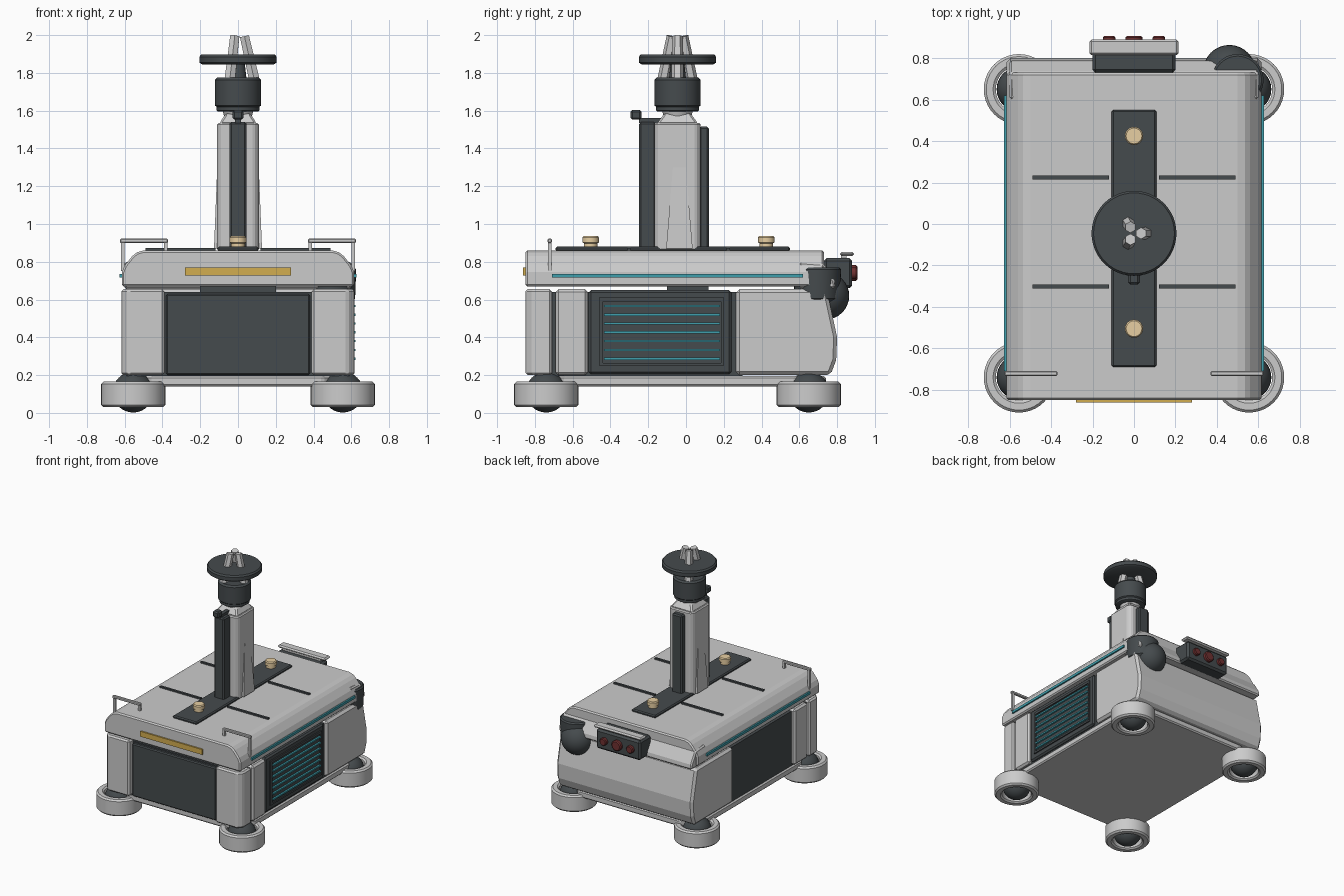
import bpy, bmesh, math
from mathutils import Vector, Matrix

if "Cube" in bpy.data.objects:
    bpy.data.objects.remove(bpy.data.objects["Cube"])

def mat(name, r, g, b):
    m = bpy.data.materials.new(name)
    m.diffuse_color = (r, g, b, 1)
    m.use_nodes = True
    m.node_tree.nodes["Principled BSDF"].inputs["Base Color"].default_value = m.diffuse_color
    return m

DARK = mat("dark", 0.06, 0.07, 0.075)
TEAL = mat("teal", 0.05, 0.35, 0.42)
YELLOW = mat("yellow", 0.65, 0.42, 0.08)
CREAM = mat("cream", 0.8, 0.62, 0.36)
RED = mat("red", 0.16, 0.03, 0.03)

def finish(name, bm, m=None, bevel=0, seg=1, smooth=False):
    bmesh.ops.recalc_face_normals(bm, faces=bm.faces)
    me = bpy.data.meshes.new(name)
    bm.to_mesh(me)
    bm.free()
    ob = bpy.data.objects.new(name, me)
    bpy.context.collection.objects.link(ob)
    if m:
        me.materials.append(m)
    if bevel:
        mod = ob.modifiers.new("Bevel", 'BEVEL')
        mod.width, mod.segments = bevel, seg
    if smooth:
        bpy.context.view_layer.objects.active = ob
        ob.select_set(True)
        bpy.ops.object.shade_smooth_by_angle(angle=math.radians(35))
        ob.select_set(False)
    return ob

def box(name, x, y, z, m=None, bevel=0, seg=1):
    """Box from (min, max) ranges."""
    bm = bmesh.new()
    bmesh.ops.create_cube(bm, size=1)
    for v in bm.verts:
        v.co = Vector([(r[0] + r[1]) / 2 + c * (r[1] - r[0]) for r, c in zip((x, y, z), v.co)])
    return finish(name, bm, m, bevel, seg)

def extrude(name, pts, axis, lo, hi, m=None, bevel=0):
    """Extrude a 2D outline along an axis (the other two axes keep order)."""
    bm = bmesh.new()
    def co(p, t):
        q = list(p)
        q.insert(axis, t)
        return q
    f = bm.faces.new([bm.verts.new(co(p, lo)) for p in pts])
    new = bmesh.ops.extrude_face_region(bm, geom=[f])["geom"]
    for v in new:
        if isinstance(v, bmesh.types.BMVert):
            v.co[axis] = hi
    return finish(name, bm, m, bevel)

def lathe(name, prof, loc, m=None, n=40, closed=False, rot=None):
    """Revolve (radius, height) points around z."""
    bm = bmesh.new()
    rings = [[bm.verts.new((r * math.cos(2 * math.pi * i / n), r * math.sin(2 * math.pi * i / n), z))
              for i in range(n)] for r, z in prof]
    pairs = list(zip(rings, rings[1:])) + ([(rings[-1], rings[0])] if closed else [])
    for a, b in pairs:
        for i in range(n):
            bm.faces.new((a[i], a[(i + 1) % n], b[(i + 1) % n], b[i]))
    if not closed:
        bm.faces.new(rings[0])
        bm.faces.new(rings[-1])
    bmesh.ops.transform(bm, matrix=Matrix.Translation(loc) @ (rot or Matrix()), verts=bm.verts)
    return finish(name, bm, m, smooth=n > 8)

def sphere(name, loc, r, m):
    bm = bmesh.new()
    bmesh.ops.create_uvsphere(bm, u_segments=32, v_segments=16, radius=r, matrix=Matrix.Translation(loc))
    return finish(name, bm, m, smooth=True)

def frustum(name, cy, lower, upper, z0, z1, bevel=0.0):
    """Tapered rectangular block; lower/upper are (half x, half y)."""
    bm = bmesh.new()
    bmesh.ops.create_cube(bm, size=2)
    for v in bm.verts:
        hx, hy = upper if v.co.z > 0 else lower
        v.co = (v.co.x * hx, cy + v.co.y * hy, z1 if v.co.z > 0 else z0)
    return finish(name, bm, None, bevel)

# Ball wheels with ring guards
for s, side in ((-1, "left"), (1, "right")):
    for y, end in ((-0.74, "front"), (0.65, "rear")):
        loc = (s * 0.555, y, 0)
        lathe(f"wheel_ring_{end}_{side}",
              [(0.112, 0.04), (0.125, 0.03), (0.158, 0.03), (0.17, 0.042), (0.17, 0.153),
               (0.158, 0.165), (0.125, 0.165), (0.112, 0.155)], loc, closed=True)
        sphere(f"wheel_ball_{end}_{side}", (loc[0], y, 0.11), 0.108, DARK)

# Chassis plate with cut corners
extrude("chassis_plate", [(-0.45, -0.79), (0.45, -0.79), (0.6, -0.64), (0.6, 0.58),
                          (0.46, 0.74), (-0.46, 0.74), (-0.6, 0.58), (-0.6, -0.64)], 2, 0.14, 0.195, bevel=0.01)

# Dark core forming the front and side panels
box("body_core", (-0.59, 0.59), (-0.8, 0.3), (0.195, 0.64), DARK)
box("lid_neck", (-0.2, 0.2), (-0.1, 0.12), (0.63, 0.68), DARK)
box("front_panel", (-0.38, 0.38), (-0.825, -0.79), (0.2, 0.63), DARK, 0.008)

# Corner pillars and side posts
for s, side in ((-1, "left"), (1, "right")):
    extrude(f"front_pillar_{side}", [(s * 0.39, -0.71), (s * 0.39, -0.85), (s * 0.58, -0.85),
                                     (s * 0.618, -0.81), (s * 0.618, -0.71)], 2, 0.2, 0.655, bevel=0.012)
    box(f"side_post_{side}", sorted((s * 0.52, s * 0.618)), (-0.69, -0.52), (0.2, 0.655), None, 0.015)

# Rear body block with slanted back and cut corners
rear = extrude("rear_block", [(0.265, 0.2), (0.765, 0.2), (0.795, 0.28), (0.8, 0.4), (0.745, 0.655), (0.265, 0.655)],
               0, -0.615, 0.615, bevel=0.018)

# Side grille on the right
box("grille_housing", (0.55, 0.608), (-0.515, 0.24), (0.205, 0.65), DARK, 0.012)
for n, y, z in (("top", (-0.46, 0.2), (0.59, 0.61)), ("bottom", (-0.46, 0.2), (0.25, 0.265)),
                ("front", (-0.46, -0.44), (0.25, 0.61)), ("rear", (0.185, 0.2), (0.25, 0.61))):
    box("grille_frame_" + n, (0.6, 0.618), y, z, DARK)
for i in range(7):
    z = 0.287 + i * 0.0465
    box(f"grille_bar_{i + 1}", (0.6, 0.622), (-0.435, 0.18), (z - 0.006, z + 0.006), TEAL)

# Lid with rounded shoulders
half = [(0.615, 0.67), (0.615, 0.745), (0.6, 0.78), (0.56, 0.83), (0.535, 0.85), (0.5, 0.86)]
extrude("lid", half + [(-x, z) for x, z in reversed(half)], 1, -0.85, 0.73, bevel=0.01)
extrude("rear_ledge", [(0.6, 0.655), (0.79, 0.66), (0.785, 0.7), (0.73, 0.79), (0.6, 0.8)], 0, -0.6, 0.6, bevel=0.01)
for s, side in ((-1, "left"), (1, "right")):
    box(f"side_light_strip_{side}", sorted((s * 0.6, s * 0.627)), (-0.71, 0.62), (0.716, 0.736), TEAL)
box("front_light_strip", (-0.28, 0.28), (-0.862, -0.84), (0.727, 0.77), YELLOW)

# Deck plate, grooves and knobs
box("deck_plate", (-0.108, 0.108), (-0.69, 0.55), (0.855, 0.88), DARK, 0.008)
for s in (-1, 1):
    for y in (-0.302, 0.224):
        box("deck_groove", sorted((s * 0.12, s * 0.49)), (y - 0.009, y + 0.009), (0.85, 0.872), DARK)
for y in (-0.505, 0.425):
    lathe("deck_knob", [(0.036, 0.87), (0.036, 0.898), (0.044, 0.902), (0.044, 0.928), (0.038, 0.936)],
          (0, y, 0), CREAM, 24)

# Front grab handles
for s in (-1, 1):
    box("handle_bar", sorted((s * 0.37, s * 0.625)), (-0.733, -0.71), (0.9, 0.922), None, 0.005)
    for x, z in ((0.382, 0.85), (0.61, 0.75)):
        box("handle_leg", sorted((s * x - 0.009, s * x + 0.009)), (-0.73, -0.712), (z, 0.91))

# Rear lamp unit
box("lamp_housing", (-0.2, 0.2), (0.73, 0.88), (0.66, 0.82), DARK, 0.015)
box("lamp_visor", (-0.215, 0.215), (0.815, 0.89), (0.83, 0.853), None, 0.01)
box("lamp_visor_stem", (-0.17, 0.17), (0.82, 0.85), (0.81, 0.835))
for x, r in ((-0.12, 0.03), (0, 0.042), (0.12, 0.03)):
    lathe("rear_lamp", [(r, 0), (r, 0.028), (r * 0.8, 0.035)], (x, 0.872, 0.74), RED, 24,
          rot=Matrix.Rotation(-math.pi / 2, 4, 'X'))

# Corner sensor pod
lathe("sensor_pod", [(0.1, 0.585), (0.12, 0.605), (0.125, 0.74), (0.125, 0.76), (0.115, 0.77)], (0.5, 0.695, 0), DARK)
sphere("sensor_dome", (0.46, 0.738, 0.62), 0.126, DARK)

# Mast
CY = -0.045
cx, hy, c = 0.11, 0.122, 0.025
extrude("mast", [(cx, CY - hy + c), (cx, CY + hy - c), (cx - c, CY + hy), (c - cx, CY + hy),
                 (-cx, CY + hy - c), (-cx, CY - hy + c), (c - cx, CY - hy), (cx - c, CY - hy)],
        2, 0.86, 1.535, bevel=0.008)
frustum("mast_gusset", CY + 0.01, (0.127, 0.07), (0.108, 0.03), 0.87, 1.35)
frustum("mast_shoulder", CY, (0.1, 0.11), (0.065, 0.07), 1.53, 1.585, 0.01)
box("mast_front_rail", (-0.045, 0.045), (-0.248, -0.16), (0.87, 1.54), DARK, 0.01)
box("mast_rear_rail", (-0.045, 0.045), (0.07, 0.122), (0.87, 1.515), DARK, 0.01)

# Small camera on the front rail
box("camera_body", (-0.028, 0.028), (-0.293, -0.235), (1.552, 1.604), DARK, 0.01)
box("camera_arm", (-0.015, 0.015), (-0.25, -0.1), (1.535, 1.56), DARK)

# Mast head: drum, disc and three leaning prongs
lathe("head_neck", [(0.07, 1.56), (0.085, 1.61)], (0, CY, 0))
lathe("head_drum", [(0.105, 1.595), (0.113, 1.6), (0.113, 1.62), (0.122, 1.627), (0.122, 1.762), (0.11, 1.775)],
      (0, CY, 0), DARK)
lathe("head_core", [(0.045, 1.77), (0.035, 1.86)], (0, CY, 0), DARK, 24)
lathe("head_disc", [(0.19, 1.845), (0.205, 1.855), (0.205, 1.885), (0.195, 1.897), (0.15, 1.897)], (0, CY, 0), DARK, 48)
for i in range(3):
    a = math.radians(0 + 120 * i)
    d = Vector((math.cos(a), math.sin(a), 0))
    low, top = d * 0.085 + Vector((0, CY, 1.77)), d * 0.034 + Vector((0, CY, 1.994))
    rot = (top - low).to_track_quat('Z', 'Y').to_matrix().to_4x4()
    lathe(f"head_prong_{i + 1}", [(0.032, 0), (0.028, (top - low).length)], low, None, 6, rot=rot)
